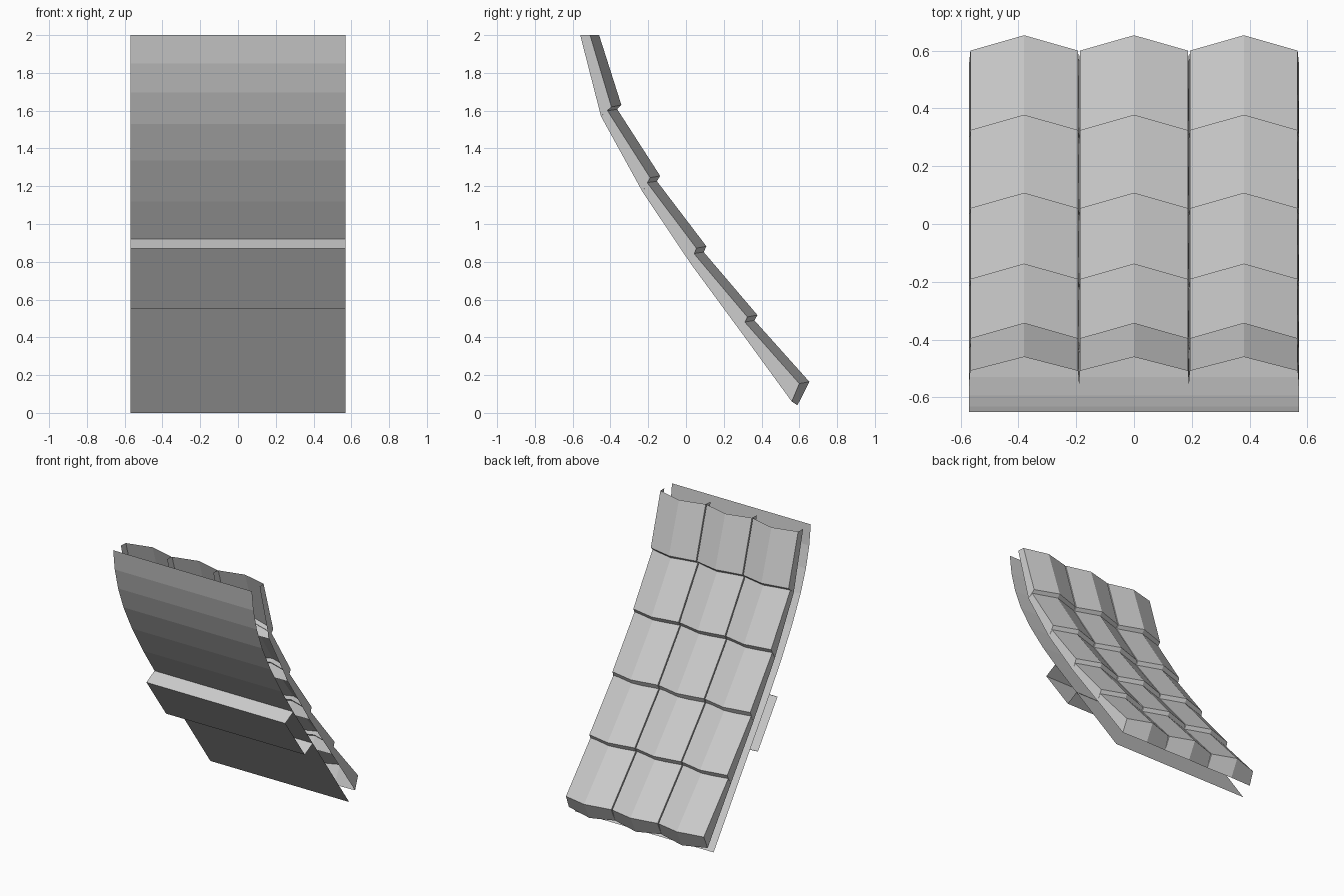
import bpy
import bmesh

cube = bpy.data.objects.get("Cube")
if cube:
    bpy.data.objects.remove(cube, do_unlink=True)

grey = bpy.data.materials.new("plain_grey")
grey.use_nodes = True
colour = (0.6, 0.6, 0.6, 1)
grey.diffuse_color = colour
grey.node_tree.nodes["Principled BSDF"].inputs["Base Color"].default_value = colour

HALF = 0.57          # half the width of the roof panel
TILE = HALF / 3      # half the width of one tile


def finish(bm, name, outward):
    """Turn the faces towards the outward direction and make an object."""
    bmesh.ops.recalc_face_normals(bm, faces=bm.faces)
    bm.normal_update()
    total = sum(f.normal.y * f.calc_area() for f in bm.faces)
    if total * outward < 0:
        bmesh.ops.reverse_faces(bm, faces=bm.faces)
    mesh = bpy.data.meshes.new(name)
    bm.to_mesh(mesh)
    bm.free()
    mesh.materials.append(grey)
    obj = bpy.data.objects.new(name, mesh)
    bpy.context.collection.objects.link(obj)
    return obj


def loft(bm, sections):
    """Join neighbouring open sections with quads; return the vertex rows."""
    rows = [[bm.verts.new(p) for p in s] for s in sections]
    for a, b in zip(rows, rows[1:]):
        for i in range(len(a) - 1):
            bm.faces.new((a[i], a[i + 1], b[i + 1], b[i]))
    return rows


def strip(name, profile):
    """Sweep a side profile of (y, z) points across the panel width."""
    bm = bmesh.new()
    loft(bm, [[(x, y, z) for x in (-HALF, HALF)] for y, z in profile])
    return finish(bm, name, -1)


# Curved backing sheet
strip("backing_sheet", [(-.65, 2), (-.632, 1.85), (-.593, 1.695), (-.53, 1.53),
                        (-.43, 1.335), (-.30, 1.12), (-.165, .92), (.49, 0)])

# Open-ended beam under the sheet
strip("support_beam", [(-.165, .92), (-.26, .87), (-.03, .55), (.065, .60)])

# Side profile of the tile rows, from bottom to top
eaves = [(.60, .155), (.325, .508), (.055, .872), (-.19, 1.245), (-.395, 1.62)]
under = [(.56, .06), (.29, .43), (.025, .79), (-.23, 1.17), (-.45, 1.57), (-.56, 2)]


def section(cx, edge, base, ridge):
    """Tile cross-section: wall foot, wall top, ridge, wall top, wall foot."""
    top = TILE - .004
    return [(cx - TILE, *base), (cx - top, *edge), (cx, *ridge),
            (cx + top, *edge), (cx + TILE, *base)]


# Ridged tiles, hollow below, each with a pointed cap at its lower end
for row, (y, z) in enumerate(eaves):
    if row + 1 < len(eaves):
        ny, nz = eaves[row + 1]
        head = (ny - .022, nz - .018)
        head_ridge = (head[0] + .05, head[1] + .01)
    else:
        head, head_ridge = (-.508, 2), (-.46, 2)
    for col in (-1, 0, 1):
        cx = col * 2 * TILE
        bm = bmesh.new()
        low, _ = loft(bm, [section(cx, (y, z), under[row], (y + .053, z + .01)),
                           section(cx, head, under[row + 1], head_ridge)])
        by, bz = under[row]
        tip = bm.verts.new((cx, by + .03, bz - .02))
        bm.faces.new((low[0], low[1], low[2], tip))
        bm.faces.new((tip, low[2], low[3], low[4]))
        finish(bm, f"tile_row{row + 1}_column{col + 2}", 1)
